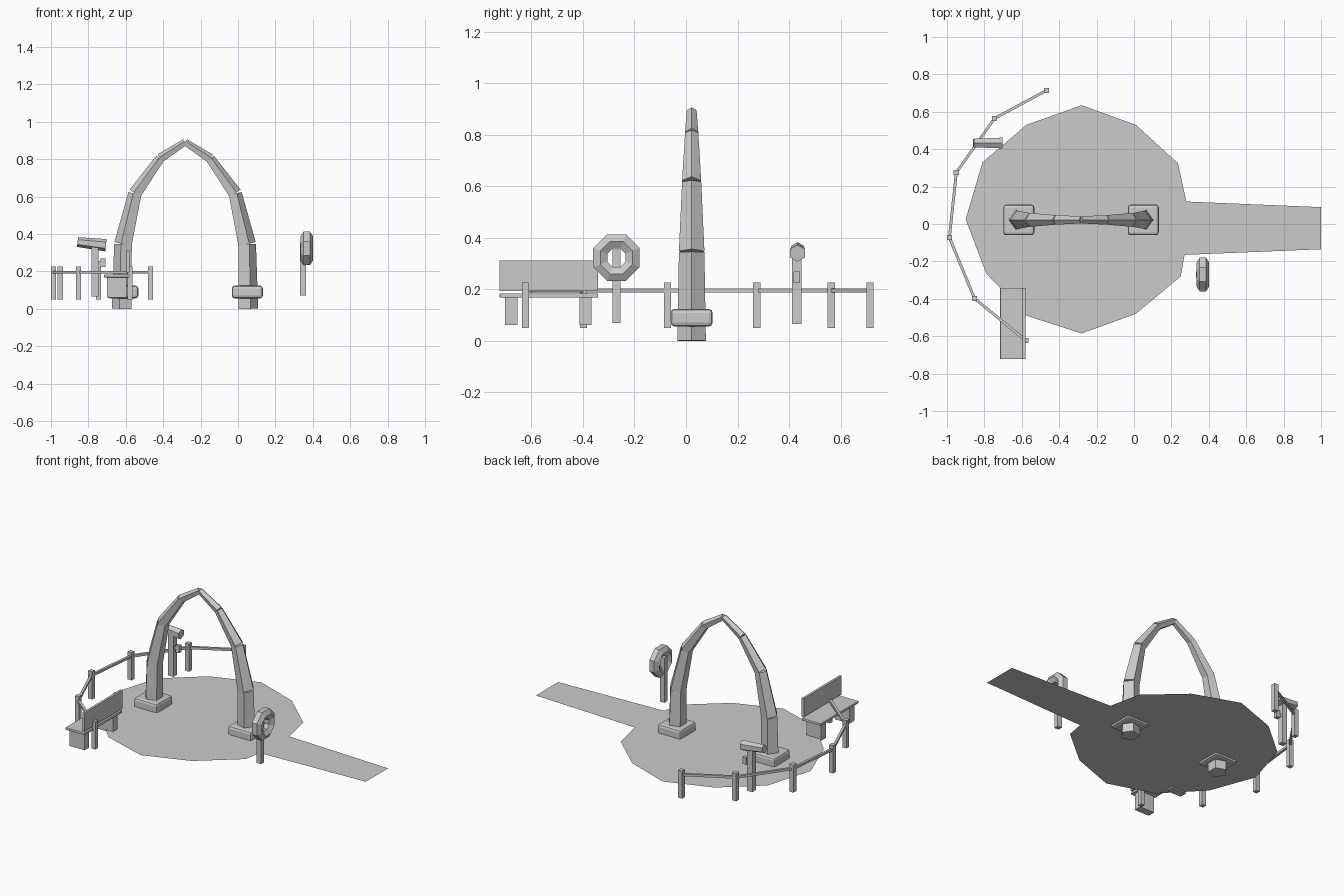
import bpy, bmesh
from math import cos, sin, pi, atan2
from mathutils import Vector, Matrix

cube = bpy.data.objects.get("Cube")
if cube:
    bpy.data.objects.remove(cube, do_unlink=True)

stone = bpy.data.materials.new("light_grey")
stone.use_nodes = True
GREY = (0.6, 0.6, 0.6, 1)
stone.diffuse_color = GREY
stone.node_tree.nodes["Principled BSDF"].inputs["Base Color"].default_value = GREY


def finish(name, bm):
    """Turn a bmesh into a named, flat-shaded object."""
    bmesh.ops.recalc_face_normals(bm, faces=bm.faces)
    mesh = bpy.data.meshes.new(name)
    bm.to_mesh(mesh)
    bm.free()
    mesh.materials.append(stone)
    obj = bpy.data.objects.new(name, mesh)
    bpy.context.collection.objects.link(obj)
    return obj


def box(name, center, size, turn=0, bevel=0):
    bm = bmesh.new()
    place = Matrix.Translation(center) @ Matrix.Rotation(turn, 4, 'Z')
    bmesh.ops.create_cube(bm, size=1, matrix=place @ Matrix.Diagonal((*size, 1)))
    obj = finish(name, bm)
    if bevel:
        mod = obj.modifiers.new("soft_edges", 'BEVEL')
        mod.width = bevel
        mod.segments = 2
    return obj


def ring(center, radius, u, v, sides, start=0):
    """Regular polygon of points in the plane of u and v."""
    angles = [start + 2 * pi * i / sides for i in range(sides)]
    return [center + radius * (cos(a) * u + sin(a) * v) for a in angles]


def loft(name, rings, closed=False):
    """Bridge a row of rings, capping the ends unless the row is closed."""
    bm = bmesh.new()
    loops = [[bm.verts.new(p) for p in r] for r in rings]
    n = len(loops[0])
    pairs = list(zip(loops, loops[1:]))
    if closed:
        pairs.append((loops[-1], loops[0]))
    else:
        bm.faces.new(loops[0])
        bm.faces.new(loops[-1])
    for a, b in pairs:
        for i in range(n):
            j = (i + 1) % n
            bm.faces.new((a[i], a[j], b[j], b[i]))
    return finish(name, bm)


X, Y, Z = Vector((1, 0, 0)), Vector((0, 1, 0)), Vector((0, 0, 1))

# Thin round plaza with its entrance path
outline = [(-.28, .635), (.01, .53), (.235, .325), (.28, .12), (1, .09),
           (1, -.135), (.27, -.165), (.25, -.28), (.01, -.48), (-.28, -.585),
           (-.575, -.49), (-.79, -.265), (-.9, .025), (-.81, .33), (-.575, .53)]
bm = bmesh.new()
bm.faces.new([bm.verts.new((x, y, .07)) for x, y in reversed(outline)])
bmesh.ops.triangulate(bm, faces=bm.faces)
plaza = finish("plaza_and_path", bm)
if plaza.data.polygons[0].normal.z < 0:
    plaza.data.flip_normals()

# Arch of tapering five-sided segments: offset from centre, height, radius
ARCH_X, ARCH_Y = -.283, .022
joints = [(.333, 0, .058), (.327, .345, .052), (.265, .615, .039),
          (.132, .803, .027), (0, .89, .02)]
for side, s in (("left", 1), ("right", -1)):
    for i, (low, high) in enumerate(zip(joints, joints[1:])):
        a = Vector((ARCH_X + s * low[0], ARCH_Y, low[1]))
        b = Vector((ARCH_X + s * high[0], ARCH_Y, high[1]))
        d = (b - a).normalized()
        out = Vector((s * d.z, 0, -s * d.x))
        loft(f"{side}_arch_segment_{i + 1}",
             [ring(a, low[2], out, Y, 5), ring(b, high[2], out, Y, 5)])
    box(f"{side}_plinth", (ARCH_X + s * .333, .022, .09), (.166, .163, .068), bevel=.015)

# Fence posts and rails along the back of the plaza
posts = [(-.468, .714), (-.746, .564), (-.95, .275),
         (-.987, -.072), (-.853, -.398), (-.578, -.623)]
for i, (x, y) in enumerate(posts):
    box(f"fence_post_{i + 1}", (x, y, .138), (.028, .028, .177))
for i, (p, q) in enumerate(zip(posts, posts[1:])):
    a, b = Vector(p), Vector(q)
    mid, d = (a + b) / 2, b - a
    box(f"fence_rail_{i + 1}", (mid.x, mid.y, .196), (d.length, .015, .015), atan2(d.y, d.x))

# Bench
box("bench_seat", (-.648, -.532, .176), (.135, .382, .016), bevel=.003)
box("bench_back", (-.588, -.532, .253), (.015, .382, .118))
for name, y in (("front", -.678), ("rear", -.39)):
    box(f"bench_{name}_leg", (-.648, y, .115), (.105, .048, .108))

# Viewing scope on a post
box("scope_post", (-.765, .43, .2), (.036, .036, .27))
box("scope_coin_box", (-.722, .43, .247), (.026, .024, .045))
box("scope_bracket", (-.74, .43, .247), (.02, .015, .02))
ends = [(Vector((-.858, .433, .357)), .026), (Vector((-.706, .433, .34)), .033)]
axis = (ends[1][0] - ends[0][0]).normalized()
loft("scope_barrel", [ring(c, r, axis.cross(Y), Y, 6) for c, r in ends])

# Ring on a post beside the path
hub = Vector((.368, -.27, .323))
sections = []
for k in range(8):
    t = pi / 8 + k * pi / 4
    radial = cos(t) * Y + sin(t) * Z
    sections.append(ring(hub + .068 * radial, .034, X, radial, 6))
loft("lifebuoy", sections, closed=True)
box("lifebuoy_post", (.348, -.27, .212), (.032, .03, .284))
